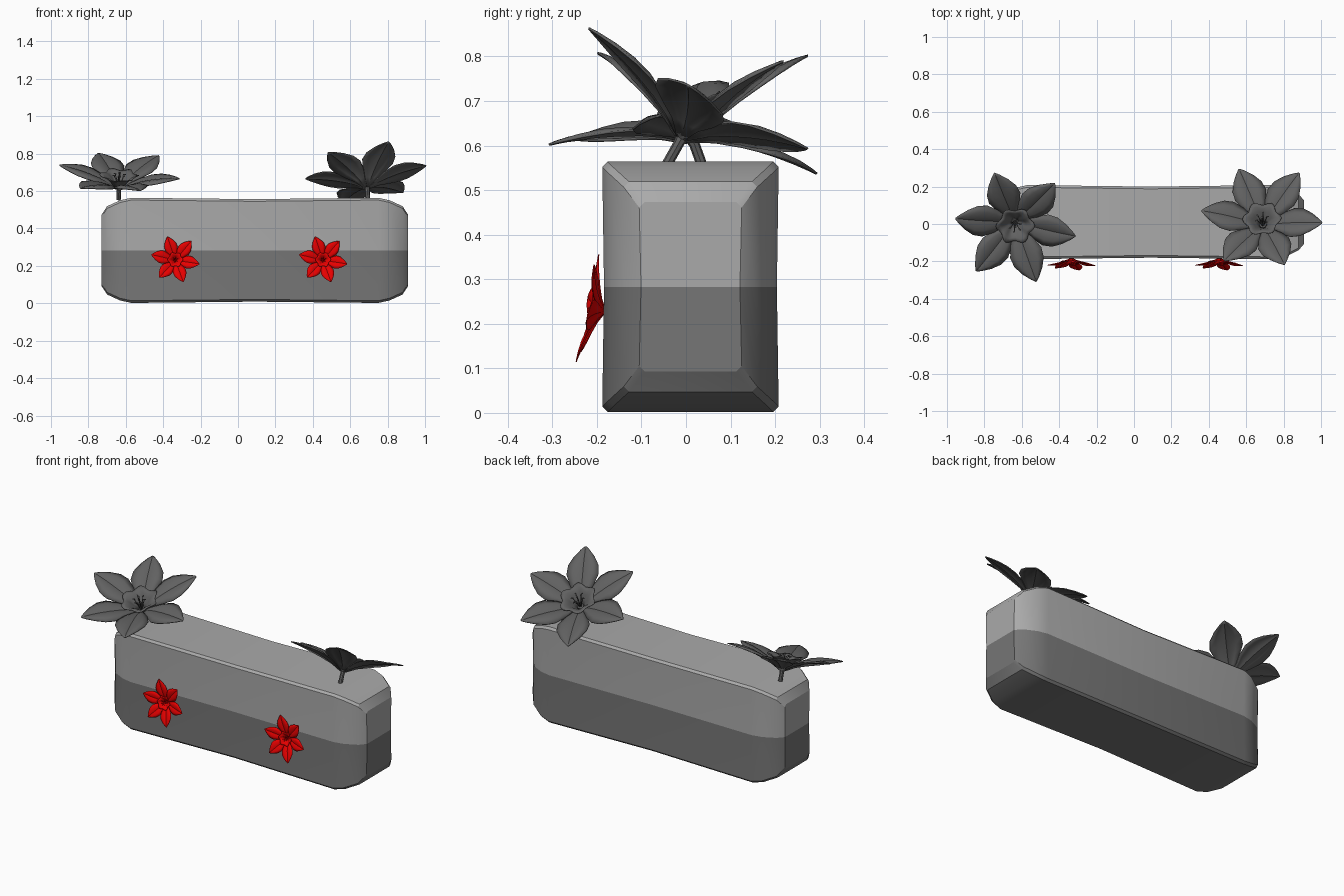
import bpy, bmesh, math
from mathutils import Vector, Matrix

if "Cube" in bpy.data.objects:
    bpy.data.objects.remove(bpy.data.objects["Cube"])


def material(name, rgb):
    m = bpy.data.materials.new(name)
    m.diffuse_color = (*rgb, 1)
    m.use_nodes = True
    m.node_tree.nodes["Principled BSDF"].inputs["Base Color"].default_value = m.diffuse_color
    return m


LIGHT = material("light_grey", (0.40, 0.40, 0.40))
MID = material("mid_grey", (0.18, 0.18, 0.18))
DARK = material("dark_grey", (0.12, 0.12, 0.12))
RED = material("red", (0.8, 0.0, 0.0))


def finish(bm, name, mats, matrix=Matrix(), angle=40, thickness=0):
    if not thickness:
        bmesh.ops.recalc_face_normals(bm, faces=bm.faces)
    me = bpy.data.meshes.new(name)
    bm.to_mesh(me)
    bm.free()
    for m in mats:
        me.materials.append(m)
    ob = bpy.data.objects.new(name, me)
    bpy.context.collection.objects.link(ob)
    ob.matrix_world = matrix
    if thickness:
        mod = ob.modifiers.new("thickness", 'SOLIDIFY')
        mod.thickness = thickness
        mod.offset = 0
    bpy.ops.object.select_all(action='DESELECT')
    bpy.context.view_layer.objects.active = ob
    ob.select_set(True)
    bpy.ops.object.shade_smooth_by_angle(angle=math.radians(angle))
    return ob


def skin(bm, rows, closed=False):
    """Join rows of points with quads; returns the vertex rows."""
    vs = [[bm.verts.new(p) for p in row] for row in rows]
    for a, b in zip(vs, vs[1:]):
        n = len(a)
        for i in range(n if closed else n - 1):
            j = (i + 1) % n
            bm.faces.new((a[i], a[j], b[j], b[i]))
    return vs


def tube(bm, points, radii, sides=6):
    d = (Vector(points[-1]) - Vector(points[0])).normalized()
    q = d.to_track_quat('Z', 'Y')
    rows = [[Vector(p) + q @ Vector((r * math.cos(t), r * math.sin(t), 0))
             for t in (2 * math.pi * k / sides for k in range(sides))]
            for p, r in zip(points, radii)]
    vs = skin(bm, rows, True)
    bm.faces.new(vs[0][::-1])
    bm.faces.new(vs[-1])


# Long block with stepped chamfered ends, a slight waist and a two-tone split
def build_block():
    half = [(0.82, 0.115, 0.19), (0.79, 0.15, 0.236), (0.72, 0.185, 0.268),
            (0.66, 0.198, 0.281)]
    rings = [(-x, y, z) for x, y, z in half] + [(0, 0.190, 0.274)] + half[::-1]
    cx, cy, cz, b = 0.09, 0.01, 0.283, 0.012
    rows = []
    for x, y, z in rings:
        side = [(y - 0.004, 0), (y, z - b), (y - b, z)]
        sec = side + [(-p, q) for p, q in side[::-1]]
        sec += [(-p, -q) for p, q in side[1:]] + [(p, -q) for p, q in side[:0:-1]]
        rows.append([(cx + x, cy + p, cz + q) for p, q in sec])
    bm = bmesh.new()
    vs = skin(bm, rows, True)
    # end panels, split at mid height
    for r in (vs[0], vs[-1]):
        bm.faces.new(r[:6])
        bm.faces.new([r[5]] + r[6:] + [r[0]])
    for f in bm.faces:
        f.material_index = 0 if f.calc_center_median().z > cz else 1
    finish(bm, "block", [LIGHT, MID], angle=25)


# Petal stations: radius, height, half width
PETAL = [(0.012, 0.0, 0.010), (0.06, 0.030, 0.034), (0.11, 0.052, 0.066),
         (0.165, 0.070, 0.088), (0.215, 0.082, 0.083), (0.265, 0.090, 0.056),
         (0.305, 0.094, 0.024), (0.326, 0.095, 0.003)]
CUP = [(0.012, 0.004), (0.035, 0.030), (0.055, 0.056), (0.075, 0.072),
       (0.095, 0.078)]


def flower(name, base, normal, phase, scale, mat, stem):
    n = Vector(normal).normalized()
    y = n.cross(Vector((1, 0, 0))).normalized()
    x = y.cross(n)
    M = Matrix.Translation(base) @ Matrix((x, y, n)).transposed().to_4x4() \
        @ Matrix.Scale(scale, 4)

    # six pointed petals with a midrib crease and upturned edges
    bm = bmesh.new()
    for k in range(6):
        rot = Matrix.Rotation(math.radians(phase + 60 * k), 3, 'Z')
        lift = 0.006 if k % 2 else -0.004
        rows = []
        for r, h, w in PETAL:
            row = []
            for u in (-1, -0.6, -0.2, 0, 0.2, 0.6, 1):
                bend = w * (0.20 * abs(u) - 0.22 * u ** 4)
                crease = -0.05 * w if u == 0 else 0
                row.append(rot @ Vector((r, u * w, h + bend + crease
                                         + lift * r / 0.2)))
            rows.append(row)
        skin(bm, rows)
    finish(bm, name + "_petals", [mat], M, 30, 0.005)

    # wavy inner cup
    bm = bmesh.new()
    rows = []
    for i, (r, h) in enumerate(CUP):
        wave = i / (len(CUP) - 1)
        rows.append([((r + 0.010 * wave * math.cos(6 * t)) * math.cos(t),
                      (r + 0.010 * wave * math.cos(6 * t)) * math.sin(t),
                      h + 0.005 * wave * math.cos(6 * t + 1))
                     for t in (2 * math.pi * k / 36 for k in range(36))])
    skin(bm, rows, True)
    finish(bm, name + "_cup", [mat], M, 40, 0.003)

    # stamens with anthers around one pistil
    bm = bmesh.new()
    tube(bm, [(0, 0, 0), (0, 0, 0.085), (0, 0, 0.095)], [0.004, 0.003, 0.006])
    for k in range(6):
        a = math.radians(60 * k + 20)
        c, s = math.cos(a), math.sin(a)
        tip = Vector((0.030 * c, 0.030 * s, 0.080))
        tube(bm, [(0.004 * c, 0.004 * s, 0), (0.014 * c, 0.014 * s, 0.045), tip],
             [0.003, 0.0025, 0.002])
        bmesh.ops.create_icosphere(
            bm, subdivisions=1, radius=1,
            matrix=Matrix.Translation(tip) @ Matrix.Rotation(a, 4, 'Z')
            @ Matrix.Diagonal((0.010, 0.004, 0.004, 1)))
    finish(bm, name + "_stamens", [mat], M)

    # short stem running back into the block
    bm = bmesh.new()
    tube(bm, [(0, 0, -stem), (0, 0, -0.01), (0, 0, 0.012)],
         [0.012, 0.012, 0.018], 8)
    finish(bm, name + "_stem", [mat], M)


build_block()
flower("top_flower_left", (-0.637, 0.016, 0.611), (0.03, -0.34, 0.94),
       -10, 1, DARK, 0.06)
flower("top_flower_right", (0.69, -0.01, 0.616), (-0.07, 0.49, 0.87),
       -8, 1, DARK, 0.07)
for side, px in (("left", -0.335), ("right", 0.455)):
    flower("front_flower_" + side, (px, -0.183, 0.228), (0, -0.98, 0.18),
           -11, 0.4, RED, 0.05)
